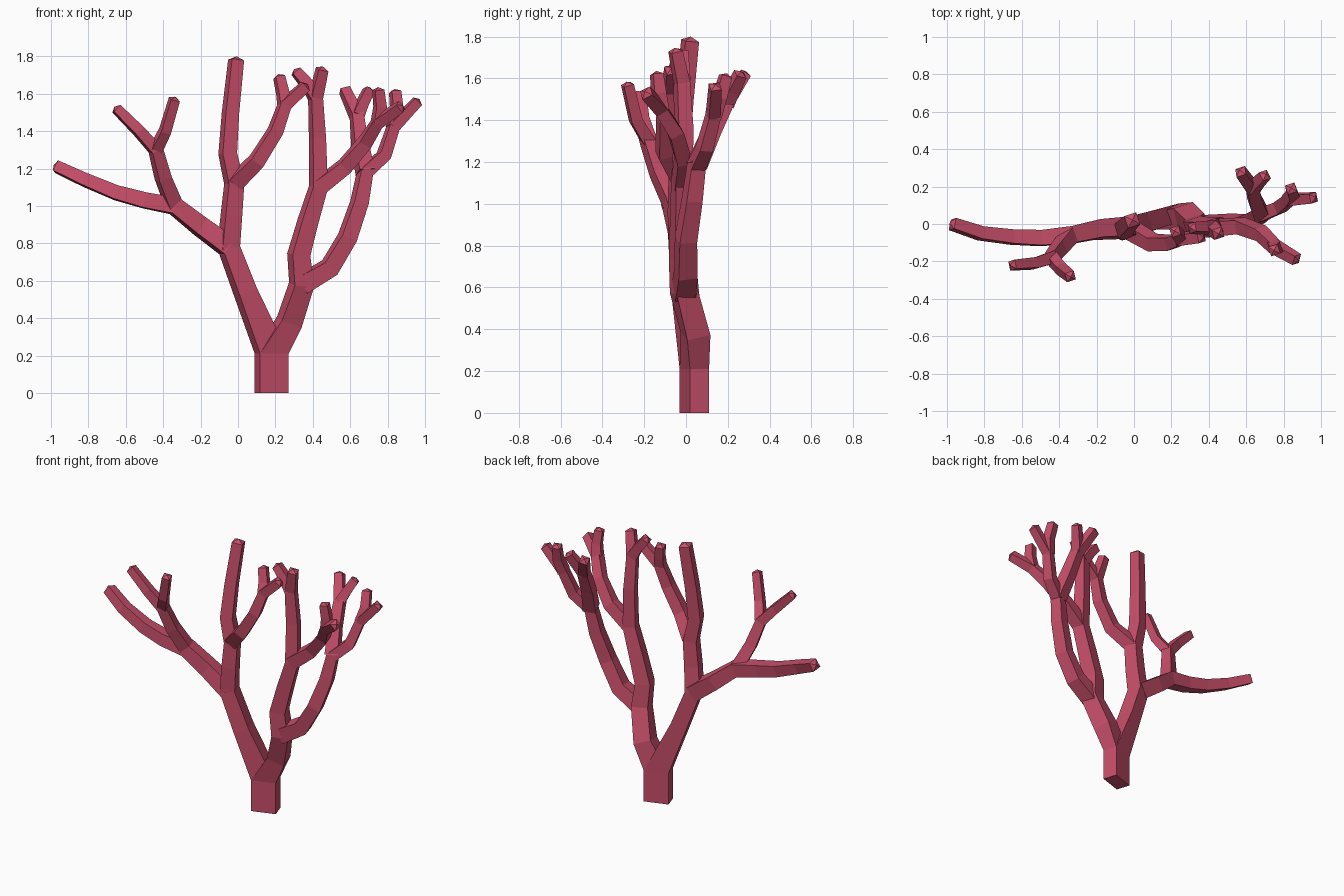
import bpy
import bmesh
import math
from mathutils import Vector

cube = bpy.data.objects.get("Cube")
if cube:
    bpy.data.objects.remove(cube)

# Single coral colour
coral = bpy.data.materials.new("coral red")
coral.use_nodes = True
colour = (0.56, 0.075, 0.14, 1)
coral.diffuse_color = colour
coral.node_tree.nodes["Principled BSDF"].inputs["Base Color"].default_value = colour

TURN = math.radians(18)
FACING = Vector((math.sin(TURN), -math.cos(TURN), 0))
UP = Vector((0, 0, 1))
TRUNK_HALF = (0.08, 0.048)


def section(bm, centre, tangent, half_width, half_depth):
    """Four-sided ring across the branch, kept turned to one common facing."""
    front = (FACING - tangent * FACING.dot(tangent)).normalized()
    side = front.cross(tangent)
    return [bm.verts.new(centre + side * (a * half_width) + front * (b * half_depth))
            for a, b in ((1, 1), (-1, 1), (-1, -1), (1, -1))]


def branch(name, points, start, end, collar=0):
    """Tapering square branch; the first `collar` rings use the trunk section."""
    points = [Vector(p) for p in points]
    last = len(points) - 1
    bm = bmesh.new()
    rings = []
    for i, point in enumerate(points):
        before = point - points[max(i - 1, 0)]
        after = points[min(i + 1, last)] - point
        tangent = (before.normalized() + after.normalized()).normalized()
        if i < collar:
            rings.append(section(bm, point, UP, *TRUNK_HALF))
        else:
            t = (i - collar) / max(last - collar, 1)
            half = start + (end - start) * t
            rings.append(section(bm, point, tangent, half, half))
    for low, high in zip(rings, rings[1:]):
        for k in range(4):
            n = (k + 1) % 4
            bm.faces.new((low[k], low[n], high[n], high[k]))
    if collar != 1:
        bm.faces.new(rings[0])
    # Blunt pyramid at the growing tip
    peak = bm.verts.new(points[-1] + tangent * end * 0.6)
    for k in range(4):
        bm.faces.new((rings[-1][k], rings[-1][(k + 1) % 4], peak))
    bmesh.ops.recalc_face_normals(bm, faces=bm.faces)
    mesh = bpy.data.meshes.new(name)
    bm.to_mesh(mesh)
    bm.free()
    mesh.materials.append(coral)
    obj = bpy.data.objects.new(name, mesh)
    bpy.context.collection.objects.link(obj)


# Shared forks where branches divide
base = (0.18, 0.04, 0)
collar = (0.18, 0.04, 0.21)
right_fork = (-0.05, -0.02, 0.78)
centre_fork = (-0.02, -0.03, 1.12)
inner_fork = (0.25, -0.08, 1.54)
outer_right_fork = (-0.34, -0.06, 1)
right_twig_fork = (-0.44, -0.18, 1.3)
left_fork = (0.34, -0.01, 0.58)
middle_fork = (0.43, -0.02, 1.1)
middle_twig_fork = (0.415, -0.02, 1.58)
front_twig_fork = (0.75, -0.12, 1.45)
outer_left_fork = (0.68, 0.05, 1.18)
back_twig_fork = (0.635, 0.19, 1.48)
left_twig_fork = (0.83, 0.13, 1.42)

# Trunk carrying on into the tall central branch
branch("trunk_and_tall_branch",
       [base, collar, (0.04, 0, 0.54), right_fork, (-0.035, -0.03, 0.95), centre_fork,
        (-0.055, -0.03, 1.28), (-0.04, -0.01, 1.5), (-0.01, 0.02, 1.78)],
       0.052, 0.034, collar=2)
branch("inner_branch",
       [centre_fork, (0.1, -0.1, 1.24), (0.2, -0.1, 1.4), inner_fork, (0.36, -0.07, 1.64)],
       0.042, 0.028)
branch("inner_twig", [inner_fork, (0.24, -0.06, 1.6), (0.22, -0.04, 1.69)], 0.032, 0.026)

# Right side spread
branch("outer_right_branch",
       [right_fork, (-0.2, -0.03, 0.89), outer_right_fork, (-0.5, -0.075, 1.03),
        (-0.65, -0.07, 1.07), (-0.82, -0.05, 1.14), (-0.97, 0, 1.21)],
       0.052, 0.03)
branch("right_upper_branch",
       [outer_right_fork, (-0.4, -0.13, 1.15), right_twig_fork,
        (-0.53, -0.21, 1.4), (-0.65, -0.22, 1.52)],
       0.04, 0.025)
branch("right_upper_twig", [right_twig_fork, (-0.39, -0.24, 1.4), (-0.34, -0.28, 1.57)],
       0.03, 0.025)

# Left stem carrying on into the middle branch
branch("left_stem_and_middle_branch",
       [collar, (0.275, 0.045, 0.38), left_fork, (0.325, -0.02, 0.74), (0.375, -0.02, 0.92),
        middle_fork, (0.425, -0.01, 1.36), middle_twig_fork, (0.45, -0.05, 1.73)],
       0.058, 0.028, collar=1)
branch("middle_twig", [middle_twig_fork, (0.37, -0.02, 1.65), (0.31, -0.02, 1.72)],
       0.034, 0.026)
branch("front_left_branch",
       [middle_fork, (0.57, -0.01, 1.21), (0.68, -0.05, 1.34), front_twig_fork,
        (0.87, -0.19, 1.53)],
       0.042, 0.027)
branch("front_left_twig", [front_twig_fork, (0.76, -0.13, 1.53), (0.75, -0.14, 1.62)],
       0.032, 0.026)

# Left side spread
branch("outer_left_branch",
       [left_fork, (0.49, 0, 0.67), (0.585, 0, 0.83), (0.65, 0.03, 1.02), outer_left_fork,
        (0.78, 0.09, 1.27), left_twig_fork, (0.96, 0.14, 1.56)],
       0.05, 0.026)
branch("outer_left_twig", [left_twig_fork, (0.85, 0.16, 1.51), (0.84, 0.19, 1.61)],
       0.032, 0.026)
branch("back_left_branch",
       [outer_left_fork, (0.65, 0.12, 1.34), back_twig_fork, (0.57, 0.28, 1.62)],
       0.042, 0.027)
branch("back_left_twig", [back_twig_fork, (0.66, 0.22, 1.54), (0.7, 0.26, 1.62)],
       0.032, 0.026)
